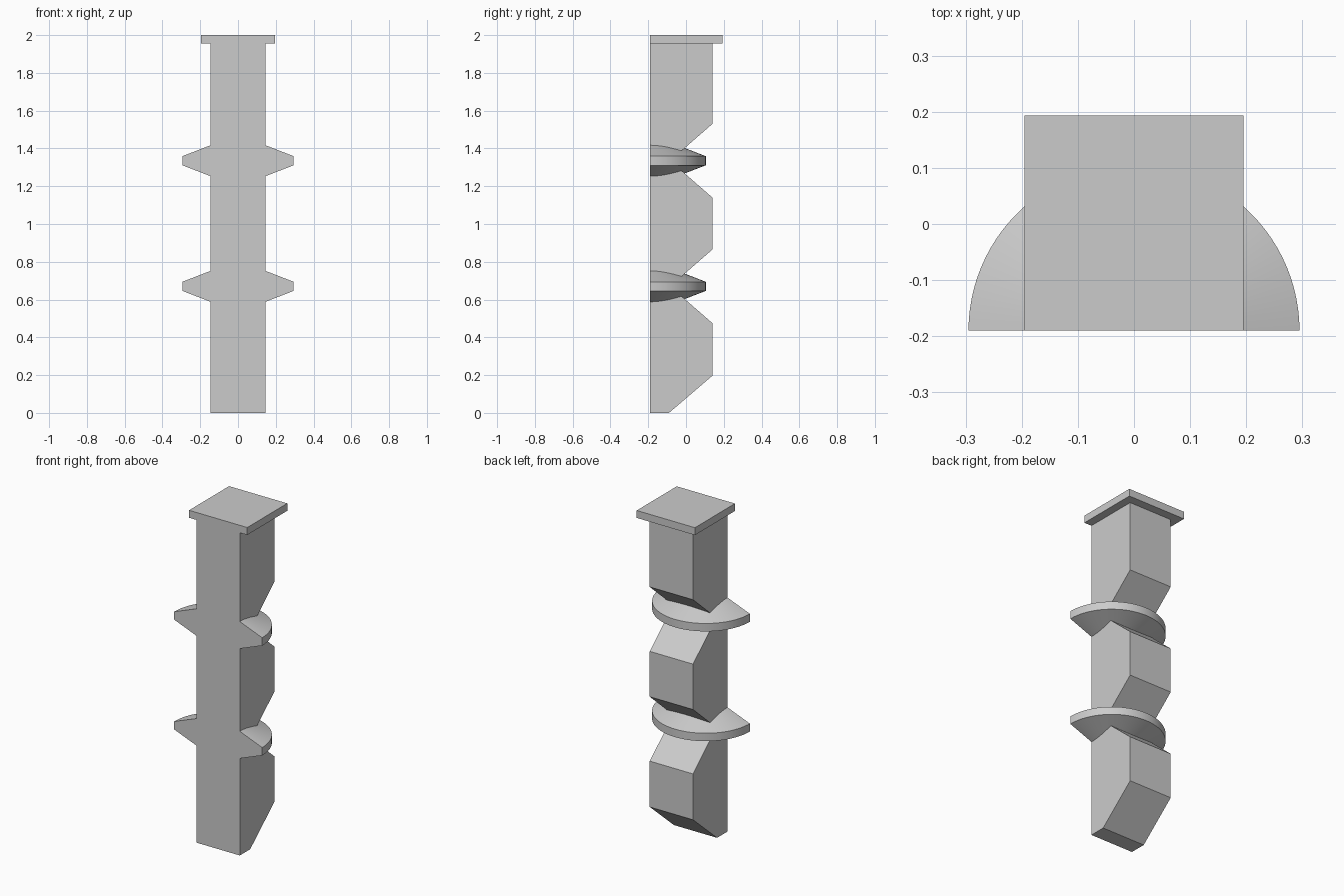
import bpy, bmesh
from math import pi, cos, sin

cube = bpy.data.objects.get("Cube")
if cube:
    bpy.data.objects.remove(cube, do_unlink=True)

grey = bpy.data.materials.new("plain_grey")
grey.use_nodes = True
colour = (0.6, 0.6, 0.6, 1)
grey.diffuse_color = colour
grey.node_tree.nodes["Principled BSDF"].inputs["Base Color"].default_value = colour

FRONT, BACK = -0.19, 0.14    # flat front plane and back of the post
HALF = 0.145                 # half width of the post
CENTRES = (0.67, 1.335)      # heights of the two collars


def loft(name, sections):
    """Closed solid through matching cross-section loops."""
    bm = bmesh.new()
    loops = [[bm.verts.new(p) for p in s] for s in sections]
    for a, b in zip(loops, loops[1:]):
        for i in range(len(a)):
            j = (i + 1) % len(a)
            bm.faces.new((a[i], a[j], b[j], b[i]))
    bm.faces.new(loops[0])
    bm.faces.new(loops[-1])
    bmesh.ops.recalc_face_normals(bm, faces=bm.faces)
    mesh = bpy.data.meshes.new(name)
    bm.to_mesh(mesh)
    bm.free()
    mesh.materials.append(grey)
    obj = bpy.data.objects.new(name, mesh)
    bpy.context.collection.objects.link(obj)
    return obj


# Post: side profile with a sloped foot and a V notch behind each collar
TOP = 1.955
profile = [(FRONT, 0), (-0.09, 0), (BACK, 0.197)]
for z in CENTRES:
    profile += [(BACK, z - 0.195), (-0.084, z), (BACK, z + 0.195)]
profile += [(BACK, TOP), (FRONT, TOP)]
loft("post", [[(x, y, z) for y, z in profile] for x in (-HALF, HALF)])

# Cap: square slab on top, flush with the front
loft("cap", [[(-0.195, FRONT, z), (0.195, FRONT, z),
              (0.195, 0.193, z), (-0.195, 0.193, z)] for z in (TOP, 2)])

# Collars: tapered half discs swept round the back of the post
STEPS = 48
section = [(HALF, -0.082), (0.295, -0.024), (0.295, 0.024), (HALF, 0.082)]
for label, centre in zip(("lower", "upper"), CENTRES):
    angles = [pi * i / STEPS for i in range(STEPS + 1)]
    collar = loft(label + "_collar",
                  [[(r * cos(a), FRONT + r * sin(a), centre + h)
                    for r, h in section] for a in angles])
    bpy.ops.object.select_all(action="DESELECT")
    collar.select_set(True)
    bpy.context.view_layer.objects.active = collar
    bpy.ops.object.shade_smooth_by_angle(angle=pi / 9)
